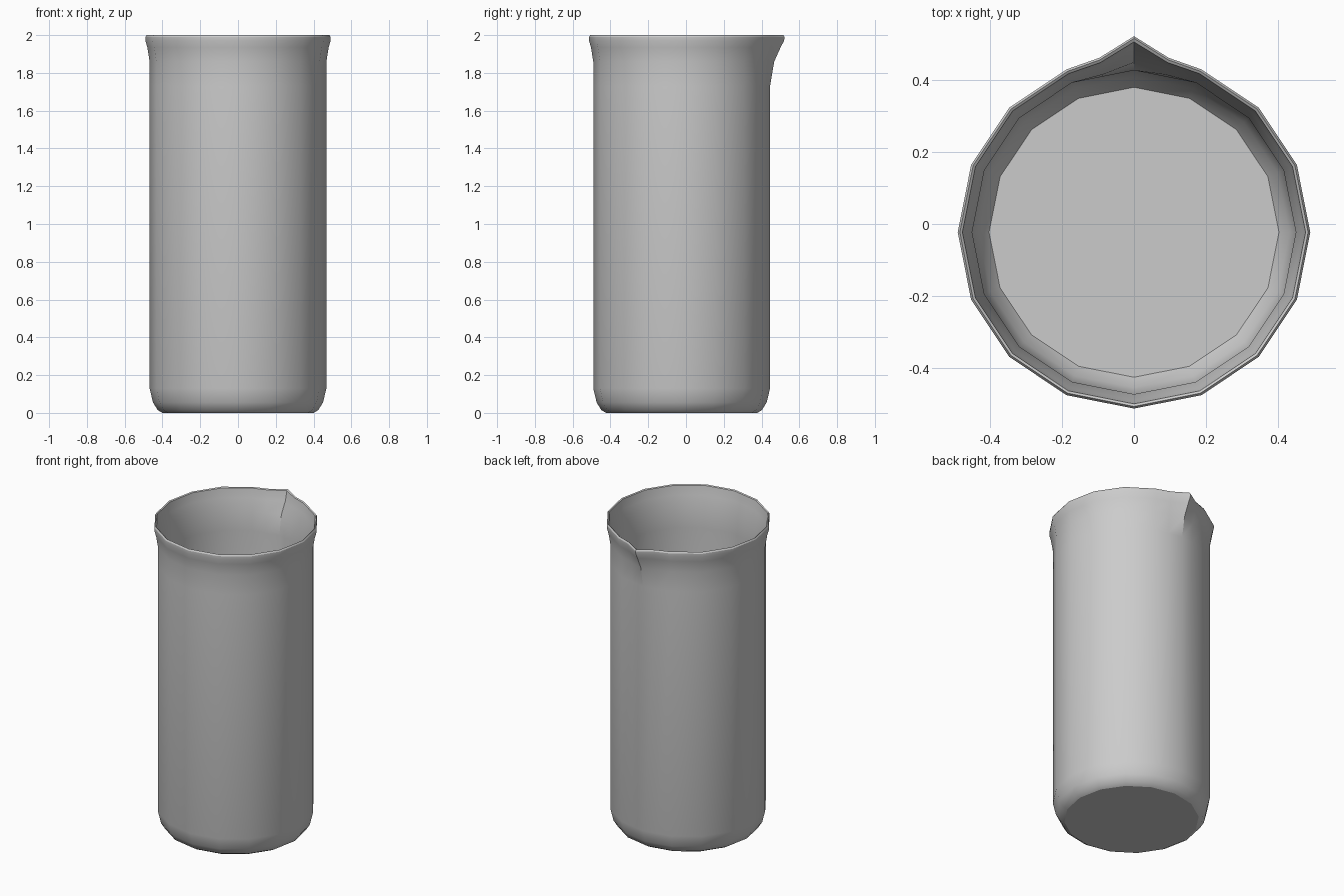
import bpy, bmesh, math

if "Cube" in bpy.data.objects:
    bpy.data.objects.remove(bpy.data.objects["Cube"])

SIDES = 16
CY = -0.023  # body axis, offset so the spout tip stays inside the bounds

# (radius, height, spout push) from outer base, up over the rim, to inner floor
profile = [
    (0.400, 0.000, 0), (0.425, 0.015, 0), (0.450, 0.055, 0), (0.468, 0.130, 0),
    (0.468, 1.730, 0), (0.468, 1.860, 0.022), (0.480, 1.935, 0.044),
    (0.490, 1.970, 0.052), (0.490, 1.990, 0.055), (0.484, 2.000, 0.055),
    (0.477, 1.995, 0.052), (0.468, 1.935, 0.046), (0.450, 1.860, 0.022),
    (0.450, 1.730, 0), (0.450, 0.130, 0), (0.432, 0.060, 0), (0.403, 0.020, 0),
]

# Two extra columns flank the spout; elsewhere a plain 16-gon
steps = sorted([float(i) for i in range(SIDES)] + [0.5, SIDES - 0.5])


def ring_point(r, z, push, s):
    a = math.pi / 2 + s * 2 * math.pi / SIDES
    if s == 0:
        r += push
    elif s % 1:
        r = r * math.cos(math.pi / SIDES) + push * 0.25
    return (r * math.cos(a), CY + r * math.sin(a), z)


# Beaker shell
bm = bmesh.new()
rings = [[bm.verts.new(ring_point(r, z, p, s)) for s in steps] for r, z, p in profile]
n = len(steps)
for lo, hi in zip(rings, rings[1:]):
    for i in range(n):
        j = (i + 1) % n
        bm.faces.new((lo[i], lo[j], hi[j], hi[i]))
bm.faces.new(rings[0][::-1])   # underside
bm.faces.new(rings[-1])        # inner floor
bmesh.ops.recalc_face_normals(bm, faces=bm.faces)

mesh = bpy.data.meshes.new("beaker")
bm.to_mesh(mesh)
bm.free()
beaker = bpy.data.objects.new("beaker", mesh)
bpy.context.collection.objects.link(beaker)
bpy.context.view_layer.objects.active = beaker
beaker.select_set(True)
bpy.ops.object.shade_smooth_by_angle(angle=math.radians(30))
